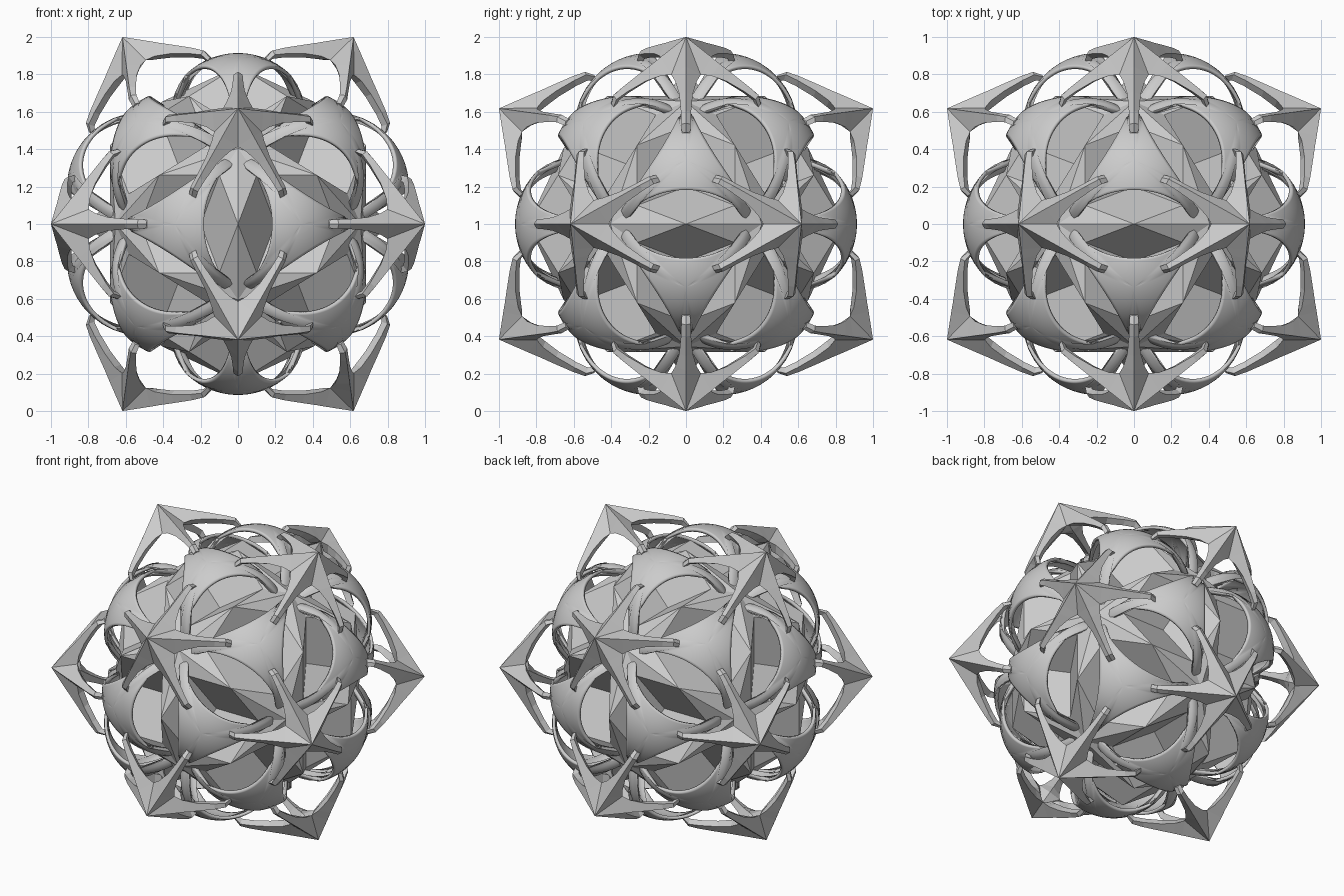
import bpy, bmesh, math
from itertools import combinations
from mathutils import Vector

if "Cube" in bpy.data.objects:
    bpy.data.objects.remove(bpy.data.objects["Cube"])

G = 0.618
UP = Vector((0, 0, 1))

# icosahedral framework: 12 spike tips, 20 faces, 30 two-fold directions
tips = []
for a in (1, -1):
    for b in (G, -G):
        tips += [Vector((0, a, b)), Vector((b, 0, a)), Vector((a, b, 0))]


def near(p, q):
    return (p - q).length < 1.3


def outward(f):
    return f if (f[1] - f[0]).cross(f[2] - f[0]).dot(f[0]) > 0 else f[::-1]


faces = [outward(f) for f in combinations(tips, 3)
         if near(f[0], f[1]) and near(f[1], f[2]) and near(f[0], f[2])]
mids = [((p + q) / 2).normalized() for p, q in combinations(tips, 2) if near(p, q)]


def make(name, verts, polys, weld=False):
    me = bpy.data.meshes.new(name)
    me.from_pydata([v + UP for v in verts], [], polys)
    if weld:
        bm = bmesh.new()
        bm.from_mesh(me)
        bmesh.ops.remove_doubles(bm, verts=bm.verts, dist=0.002)
        bmesh.ops.recalc_face_normals(bm, faces=bm.faces)
        bm.to_mesh(me)
        bm.free()
    ob = bpy.data.objects.new(name, me)
    bpy.context.collection.objects.link(ob)
    return ob


# faceted core: twelve raised five-point stars over sunken pentagon planes
R = 0.845


def ring(axis, dot):
    """Five two-fold points at a given angle from a five-fold axis, in order."""
    pts = [m * R for m in mids if abs(m.dot(axis) - dot) < 0.02]
    u = (pts[0] - axis * pts[0].dot(axis)).normalized()
    w = axis.cross(u)
    return sorted(pts, key=lambda p: math.atan2(p.dot(w), p.dot(u)))


v, f = [], []
for t in tips:
    ax = t.normalized()
    star, pent = ring(ax, 0.851), ring(ax, 0.526)
    mid = sum(star, Vector()) / 5
    o = len(v)
    v.append(ax * 0.77)
    for i in range(5):
        v.append(star[i])
        v.append(mid + ((star[i] + star[(i + 1) % 5]) / 2 - mid).normalized()
                 * (star[i] - mid).length * 0.382)
    f += [(o, o + 1 + i, o + 1 + (i + 1) % 10) for i in range(10)]
    o = len(v)
    v += pent
    f.append(tuple(range(o, o + 5)))
make("faceted_core", v, f)

# shell: twenty bulging three-horned caps, each cut from its own small sphere
N, M = 96, 10
CEN, RAD = 0.55, 0.40


def on_cap(p, n):
    d = p.normalized()
    t = d.dot(n)
    return d * (CEN * t + math.sqrt(max(0, RAD ** 2 - CEN ** 2 * (1 - t * t))))


def kept(p, tri, c):
    if (p - c).length > 0.66:
        return False
    for i in range(3):
        a, b = tri[i], tri[(i + 1) % 3]
        m, e = (a + b) / 2, (b - a).normalized()
        s, d = (p - m).dot(e), (p - m).dot((c - m).normalized())
        if d < max(0, 0.198 * (1 - (s / 0.52) ** 2)):
            return False
    return True


v, f = [], []
for tri in faces:
    c = (tri[0] + tri[1] + tri[2]) / 3
    n = c.normalized()
    u = (tri[0] - c).normalized()
    w = n.cross(u)
    o = len(v)
    v.append(on_cap(c, n))
    for i in range(N):
        t = 2 * math.pi * i / N
        d = u * math.cos(t) + w * math.sin(t)
        lo, hi = 0.0, 0.72
        for _ in range(14):
            mid = (lo + hi) / 2
            if kept(c + d * mid, tri, c):
                lo = mid
            else:
                hi = mid
        v += [on_cap(c + d * lo * k / M, n) for k in range(1, M + 1)]
    for i in range(N):
        p, q = o + 1 + i * M, o + 1 + (i + 1) % N * M
        f.append((o, p, q))
        f += [(p + k, p + k + 1, q + k + 1, q + k) for k in range(M - 1)]
shell = make("bulging_shell", v, f)
mod = shell.modifiers.new("thickness", 'SOLIDIFY')
mod.thickness = 0.02
mod.offset = -1
bpy.context.view_layer.objects.active = shell
shell.select_set(True)
bpy.ops.object.shade_smooth_by_angle(angle=math.radians(50))

# five-armed spikes: (distance from tip, half width, ridge lift, side lift, keel)
STATIONS = [(0.173, 0.100, 0.008, -0.065, -0.10), (0.235, 0.058, 0.010, -0.045, -0.08),
            (0.32, 0.036, 0.015, -0.022, -0.055), (0.43, 0.027, 0.020, -0.004, -0.035),
            (0.50, 0.025, 0.018, 0.002, -0.03), (0.54, 0.022, -0.015, -0.025, -0.055)]
v, f = [], []
for tri in faces:
    c = (tri[0] + tri[1] + tri[2]) / 3
    n = c.normalized()
    for k in range(3):
        tip = tri[k]
        d = (c - tip).normalized()
        w = n.cross(d)
        o = len(v)
        v += [tip.copy(), tip * 0.90]
        for l, h, ridge, side, keel in STATIONS:
            p = tip + d * l
            v += [p + n * ridge, p + w * h + n * side, p + n * keel, p - w * h + n * side]
        # valley points shared by neighbouring arms
        for i in (3, 5):
            sd = min((q for q in tri if q is not tip), key=lambda q: (q - v[o + i]).length)
            v[o + i] = (tip + (sd - tip).normalized() * 0.17) * 0.925
        s = o + 2
        f += [(o, s, s + 1), (o, s + 3, s),
              (o + 1, s + 1, s + 2), (o + 1, s + 2, s + 3)]
        for m in range(len(STATIONS) - 1):
            a, b = s + 4 * m, s + 4 * m + 4
            f += [(a + i, b + i, b + (i + 1) % 4, a + (i + 1) % 4) for i in range(4)]
        e = s + 4 * (len(STATIONS) - 1)
        f.append((e + 3, e + 2, e + 1, e))
make("five_armed_spikes", v, f, True)
